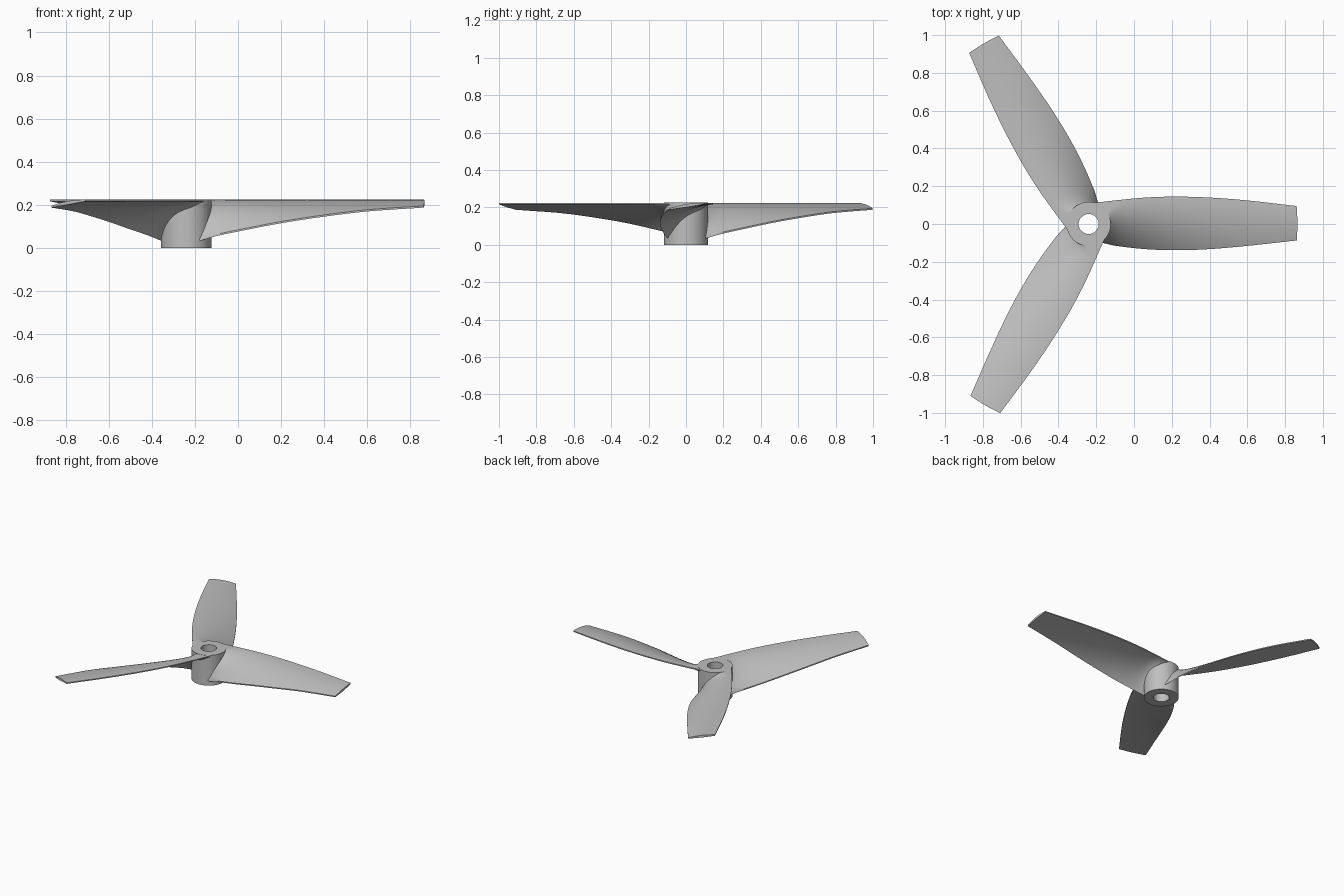
import bpy, bmesh, math
from mathutils import Matrix, Vector

if "Cube" in bpy.data.objects:
    bpy.data.objects.remove(bpy.data.objects["Cube"])

CENTRE = Vector((-0.24, 0, 0))
HEIGHT, HUB_R, BORE_R, TIP_R = 0.225, 0.117, 0.053, 1.105

grey = bpy.data.materials.new("propeller_grey")
grey.use_nodes = True
grey.diffuse_color = (0.52, 0.52, 0.52, 1)
grey.node_tree.nodes["Principled BSDF"].inputs["Base Color"].default_value = grey.diffuse_color

# Blade outline by radius: lower edge y, upper edge y, lower edge z
STATIONS = [
    (0.00, -0.100, 0.112, 0.020), (0.07, -0.100, 0.117, 0.035),
    (0.14, -0.115, 0.125, 0.055), (0.30, -0.133, 0.140, 0.088),
    (0.46, -0.139, 0.145, 0.118), (0.64, -0.133, 0.140, 0.145),
    (0.84, -0.116, 0.125, 0.169), (TIP_R, -0.087, 0.095, 0.187),
]


def slope(i, c):
    a, b = STATIONS[max(i - 1, 0)], STATIONS[min(i + 1, len(STATIONS) - 1)]
    return (b[c] - a[c]) / (b[0] - a[0])


def outline(r, c):
    """Smooth Hermite interpolation of one outline column."""
    i = max(k for k in range(len(STATIONS) - 1) if STATIONS[k][0] <= r)
    p, q = STATIONS[i], STATIONS[i + 1]
    h = q[0] - p[0]
    t = (r - p[0]) / h
    return ((1 + 2 * t) * (1 - t) ** 2 * p[c] + t * (1 - t) ** 2 * h * slope(i, c)
            + t * t * (3 - 2 * t) * q[c] + t * t * (t - 1) * h * slope(i + 1, c))


def section(r, n=20):
    """Closed cambered blade section, thickened at the root as a fillet."""
    lo, hi, z0 = (outline(r, c) for c in (1, 2, 3))
    root = 0.035 * math.exp(-max(r - 0.09, 0) / 0.03)
    z1 = HEIGHT - 0.001
    top, bottom = [], []
    for k in range(n + 1):
        s = k / n
        y = lo + (hi - lo) * s
        x = r - 0.45 * y * y * (r / TIP_R) ** 4
        bulge = math.sin(math.pi * s)
        thick = 0.008 + 0.008 * bulge
        z = z0 + thick + (z1 - z0 - 0.008) * (1 - (1 - s) ** 2.1) - 0.008 * bulge
        top.append(Vector((x, y, min(z + root * bulge, z1))))
        bottom.append(Vector((x, y, max(z - thick - root * bulge, 0.004))))
    return top + bottom[::-1]


def make_object(name, bm):
    bmesh.ops.recalc_face_normals(bm, faces=bm.faces)
    mesh = bpy.data.meshes.new(name)
    bm.to_mesh(mesh)
    bm.free()
    mesh.materials.append(grey)
    ob = bpy.data.objects.new(name, mesh)
    bpy.context.collection.objects.link(ob)
    return ob


def cylinder(name, radius, z0, z1):
    bm = bmesh.new()
    bmesh.ops.create_cone(bm, cap_ends=True, segments=72, radius1=radius, radius2=radius,
                          depth=z1 - z0,
                          matrix=Matrix.Translation(CENTRE + Vector((0, 0, (z0 + z1) / 2))))
    return make_object(name, bm)


def blade(name, angle):
    bm = bmesh.new()
    place = Matrix.Translation(CENTRE) @ Matrix.Rotation(angle, 4, 'Z')
    steps = 44
    rings = [[bm.verts.new(place @ p) for p in section(TIP_R * (k / steps) ** 1.4)]
             for k in range(steps + 1)]
    for a, b in zip(rings, rings[1:]):
        for i in range(len(a)):
            j = (i + 1) % len(a)
            bm.faces.new((a[i], a[j], b[j], b[i]))
    # End caps as strips between the top and bottom skins
    for ring in (rings[0], rings[-1]):
        m = len(ring)
        for i in range(m // 2 - 1):
            bm.faces.new((ring[i], ring[i + 1], ring[m - 2 - i], ring[m - 1 - i]))
    return make_object(name, bm)


def combine(target, other, operation):
    mod = target.modifiers.new("join", 'BOOLEAN')
    mod.operation, mod.object, mod.solver = operation, other, 'EXACT'
    bpy.context.view_layer.objects.active = target
    bpy.ops.object.modifier_apply(modifier=mod.name)
    bpy.data.objects.remove(other)


# Hub with three blades merged in, then the shaft bore
propeller = cylinder("propeller", HUB_R, 0, HEIGHT)
for k in range(3):
    combine(propeller, blade("blade", k * math.tau / 3), 'UNION')
combine(propeller, cylinder("bore", BORE_R, -0.1, HEIGHT + 0.1), 'DIFFERENCE')

bpy.ops.object.select_all(action='DESELECT')
propeller.select_set(True)
bpy.context.view_layer.objects.active = propeller
bpy.ops.object.shade_smooth_by_angle(angle=math.radians(35))
